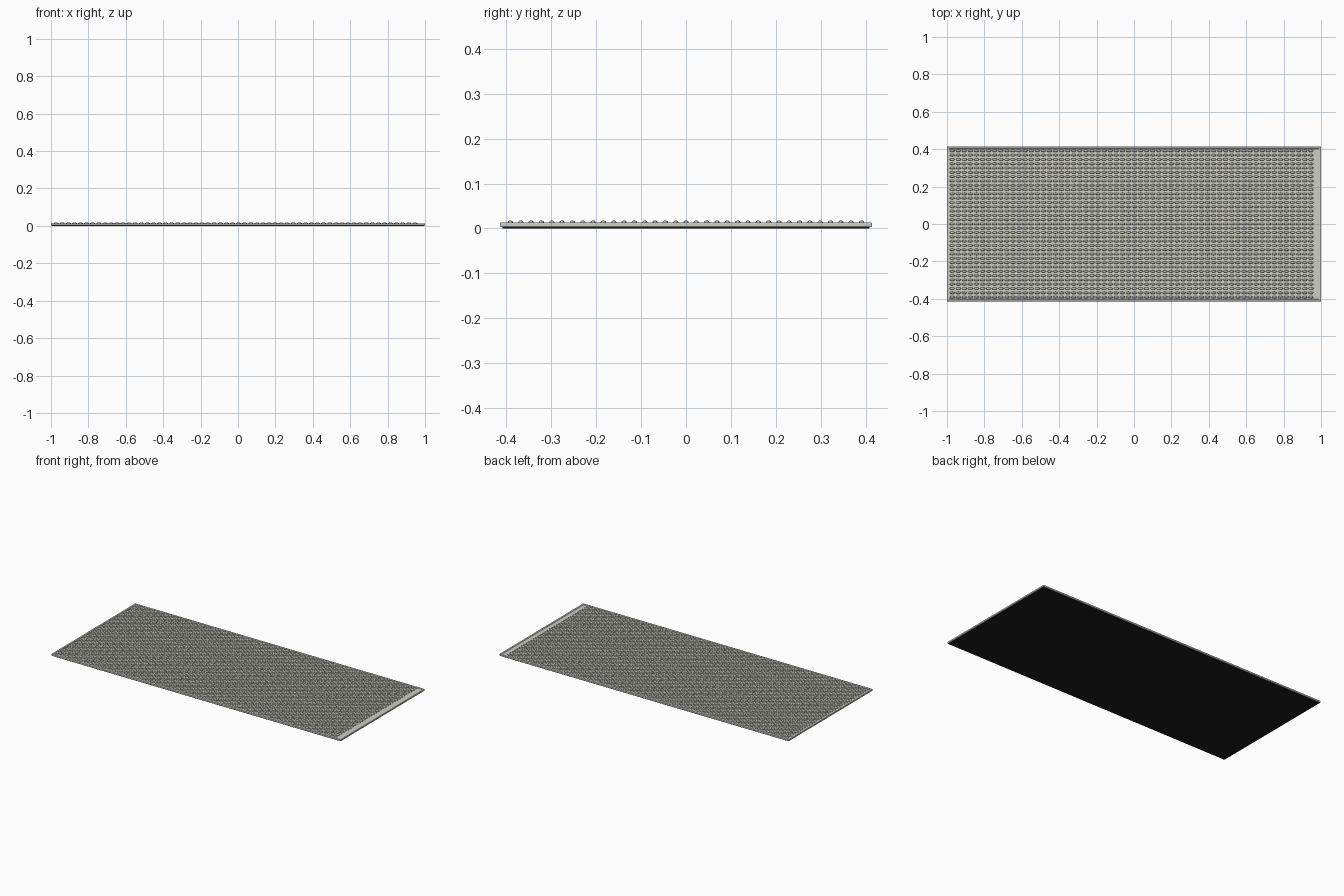
import bpy, bmesh

if "Cube" in bpy.data.objects:
    bpy.data.objects.remove(bpy.data.objects["Cube"])


def material(name, color):
    m = bpy.data.materials.new(name)
    m.diffuse_color = (*color, 1)
    m.use_nodes = True
    m.node_tree.nodes["Principled BSDF"].inputs["Base Color"].default_value = m.diffuse_color
    return m


BLACK = material("rubber", (0.012, 0.013, 0.015))
FIBRE = material("natural_fibre", (0.62, 0.62, 0.56))
YARN = material("yarn", (0.52, 0.52, 0.46))


def box(name, x0, x1, y0, y1, z0, z1, mat, bevel=0):
    bm = bmesh.new()
    bmesh.ops.create_cube(bm, size=1)
    for v in bm.verts:
        v.co.x = x1 if v.co.x > 0 else x0
        v.co.y = y1 if v.co.y > 0 else y0
        v.co.z = z1 if v.co.z > 0 else z0
    me = bpy.data.meshes.new(name)
    bm.to_mesh(me)
    bm.free()
    me.materials.append(mat)
    ob = bpy.data.objects.new(name, me)
    bpy.context.collection.objects.link(ob)
    if bevel:
        mod = ob.modifiers.new("soft_edge", 'BEVEL')
        mod.width = bevel
        mod.segments = 3
    return ob


# Dark anti-slip backing and woven core
box("backing", -0.995, 0.995, -0.409, 0.409, 0, 0.004, BLACK)
box("mat_core", -0.994, 0.994, -0.408, 0.408, 0.004, 0.0115, FIBRE)

# Bound edges on all four sides
for s, side in ((-1, "left"), (1, "right")):
    xs = sorted((s * 0.988, s * 1.0))
    box(side + "_binding", *xs, -0.414, 0.414, 0.003, 0.0135, FIBRE, 0.002)
for s, side in ((-1, "front"), (1, "back")):
    ys = sorted((s * 0.402, s * 0.414))
    box(side + "_binding", -1, 1, *ys, 0.003, 0.0135, FIBRE, 0.002)

# Raised woven stitches: one rounded stitch repeated in a grid
ROWS, COLS = 35, 60
STEP_X, STEP_Y = 0.0325, 0.023
bm = bmesh.new()
bmesh.ops.create_uvsphere(bm, u_segments=8, v_segments=6, radius=1)
for v in bm.verts:
    v.co.x *= 0.0145
    v.co.y *= 0.0065
    v.co.z *= 0.0065
me = bpy.data.meshes.new("woven_stitches")
bm.to_mesh(me)
bm.free()
me.materials.append(YARN)
me.shade_smooth()
stitches = bpy.data.objects.new("woven_stitches", me)
stitches.location = (-0.972, -STEP_Y * (ROWS - 1) / 2, 0.0115)
bpy.context.collection.objects.link(stitches)
for label, count, step in (("along", COLS, (STEP_X, 0, 0)), ("across", ROWS, (0, STEP_Y, 0))):
    arr = stitches.modifiers.new(label, 'ARRAY')
    arr.count = count
    arr.use_relative_offset = False
    arr.use_constant_offset = True
    arr.constant_offset_displace = step
